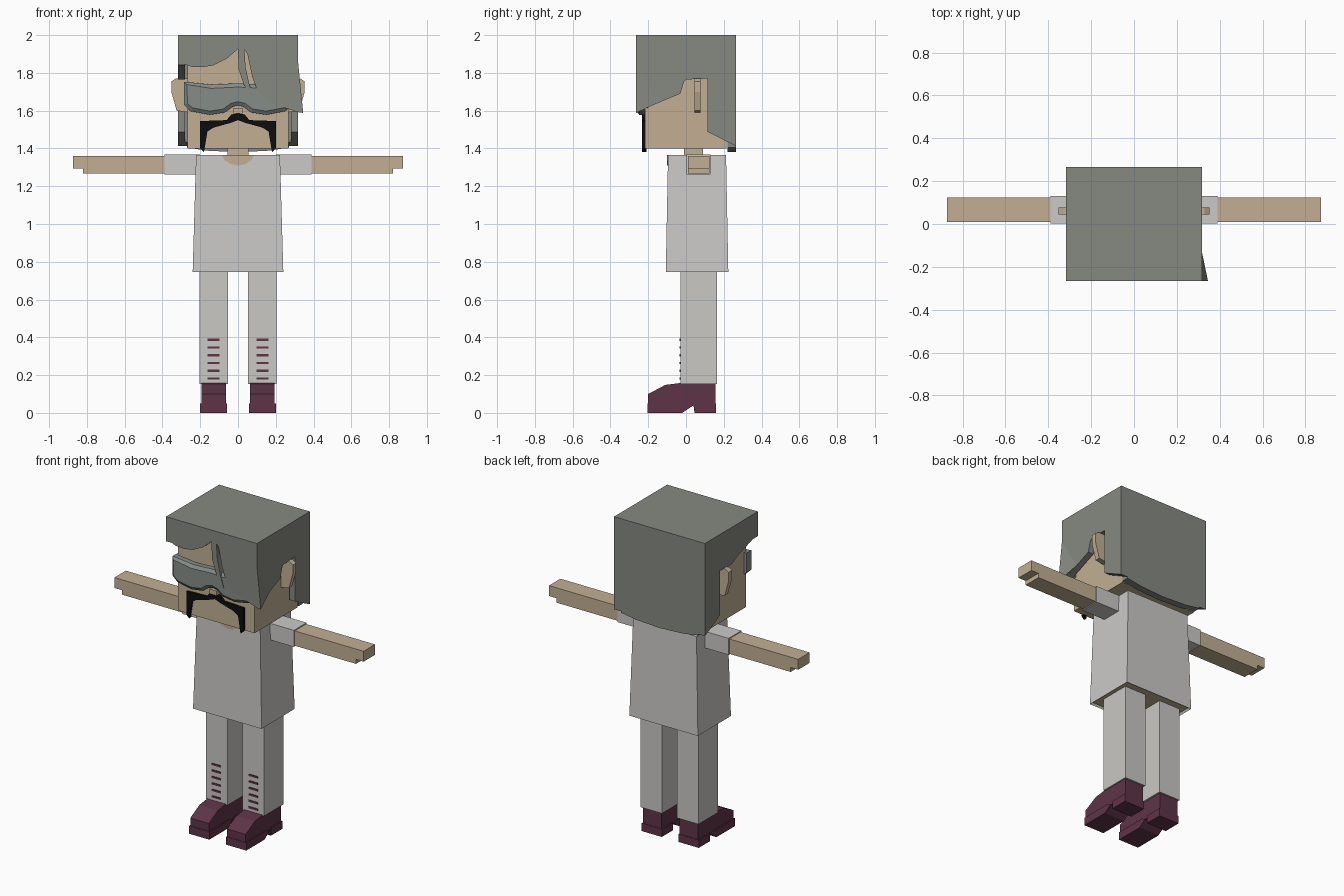
import bpy, bmesh
from mathutils import Vector

cube = bpy.data.objects.get("Cube")
if cube:
    bpy.data.objects.remove(cube, do_unlink=True)


def material(name, *rgb):
    m = bpy.data.materials.new(name)
    m.use_nodes = True
    m.diffuse_color = (*rgb, 1)
    m.node_tree.nodes["Principled BSDF"].inputs["Base Color"].default_value = (*rgb, 1)
    return m


skin = material("tan skin", 0.54, 0.43, 0.295)
grey = material("grey hair", 0.24, 0.252, 0.22)
glass = material("smoky lens", 0.235, 0.27, 0.245)
cloth = material("light shirt", 0.595, 0.59, 0.575)
trouser = material("light trousers", 0.585, 0.58, 0.555)
plum = material("plum leather", 0.112, 0.034, 0.064)
black = material("black moustache", 0.004, 0.004, 0.004)


def finish(name, bm, mat):
    bmesh.ops.recalc_face_normals(bm, faces=bm.faces)
    me = bpy.data.meshes.new(name)
    bm.to_mesh(me)
    bm.free()
    ob = bpy.data.objects.new(name, me)
    bpy.context.collection.objects.link(ob)
    if mat:
        me.materials.append(mat)
    return ob


def prism(name, pts, axis, a, b, mat=None, crown=0):
    """Extrude a side (y, z) or front (x, z) outline along x or y."""
    bm = bmesh.new()
    place = (lambda p, d: (d, *p)) if axis == "x" else (lambda p, d: (p[0], d, p[1]))
    face = bm.faces.new([bm.verts.new(place(p, a)) for p in pts])
    new = bmesh.ops.extrude_face_region(bm, geom=[face])["geom"]
    shift = Vector(place((0, 0), b - a))
    for v in new:
        if isinstance(v, bmesh.types.BMVert):
            v.co += shift
    bmesh.ops.recalc_face_normals(bm, faces=bm.faces)
    if crown:
        bmesh.ops.inset_region(bm, faces=[face], thickness=0.02, depth=crown)
    return finish(name, bm, mat)


def box(name, lo, hi, mat=None, grow=(0, 0)):
    """Box from two corners; grow flares the bottom in x and y."""
    bm = bmesh.new()
    bmesh.ops.create_cube(bm, size=1)
    for v in bm.verts:
        low = v.co.z < 0
        for i in range(3):
            s = v.co[i]
            v.co[i] = lo[i] if s < 0 else hi[i]
            if low and i < 2:
                v.co[i] += grow[i] * (1 if s > 0 else -1)
    return finish(name, bm, mat)


def mirrored(ob):
    m = ob.modifiers.new("mirror", "MIRROR")
    m.use_axis[0] = True
    return ob


def both_sides(half):
    return half + [(-x, z) for x, z in reversed(half) if x]


# Head, ears, nose and neck
box("head", (-0.268, -0.217, 1.4), (0.268, 0.215, 1.93), skin)
mirrored(prism("ear", [(0.26, 1.59), (0.325, 1.6), (0.353, 1.7), (0.353, 1.755),
                       (0.33, 1.77), (0.26, 1.77)], "y", 0.045, 0.077, skin))
box("nose", (-0.025, -0.25, 1.585), (0.025, -0.21, 1.615), skin)
box("neck", (-0.055, -0.01, 1.34), (0.055, 0.09, 1.42), skin)

# Hair: a block hollowed out and trimmed to its hairline
hair = box("hair", (-0.318, -0.265, 1.3), (0.318, 0.265, 2), grey)
cutters = [
    box("hollow", (-0.28, -0.22, 1.2), (0.28, 0.22, 1.95)),
    prism("fringe_cut", [
        (-0.5, 1.2), (-0.5, 1.84), (-0.28, 1.845), (-0.25, 1.833), (-0.19, 1.83),
        (-0.13, 1.84), (-0.06, 1.875), (0, 1.927), (0.003, 1.82), (0.03, 1.74),
        (0.085, 1.655), (0.06, 1.74), (0.04, 1.83), (0.034, 1.925), (0.05, 1.9),
        (0.075, 1.78), (0.105, 1.7), (0.15, 1.647), (0.318, 1.592), (0.5, 1.53),
        (0.5, 1.2)], "y", -0.4, -0.21),
    prism("back_cut", [(-0.5, 1.2), (-0.5, 1.45), (-0.318, 1.412), (-0.16, 1.388),
                       (0, 1.38), (0.16, 1.388), (0.318, 1.412), (0.5, 1.45),
                       (0.5, 1.2)], "y", 0.21, 0.4),
]
ear_line = [(0, 1.765), (0.115, 1.77), (0.115, 1.488), (0.215, 1.437), (0.4, 1.35), (0.4, 1.2)]
cutters.append(prism("left_cut", [(-0.4, 1.2), (-0.4, 1.537), (-0.265, 1.592), (-0.03, 1.69),
                                  (-0.012, 1.75)] + ear_line, "x", 0.27, 0.5))
cutters.append(prism("right_cut", [(-0.4, 1.2), (-0.4, 1.84), (-0.2, 1.84), (-0.06, 1.795)]
                     + ear_line, "x", -0.5, -0.27))
for c in cutters:
    c.hide_render = True
    mod = hair.modifiers.new(c.name, "BOOLEAN")
    mod.operation = "DIFFERENCE"
    mod.solver = "EXACT"
    mod.object = c
bpy.context.view_layer.update()
trimmed = bpy.data.meshes.new_from_object(
    hair.evaluated_get(bpy.context.evaluated_depsgraph_get()))
hair.modifiers.clear()
hair.data = trimmed
trimmed.materials.clear()
trimmed.materials.append(grey)
for p in trimmed.polygons:
    p.material_index = 0
for c in cutters:
    bpy.data.objects.remove(c, do_unlink=True)

# Flared tip of the swept fringe
bm = bmesh.new()
for co in ((0.317, -0.265, 1.87), (0.317, -0.265, 1.592), (0.345, -0.265, 1.588),
           (0.317, -0.13, 1.65)):
    bm.verts.new(co)
bmesh.ops.convex_hull(bm, input=bm.verts)
finish("fringe_tip", bm, grey)

# Glasses and moustache
prism("glasses", both_sides([(0, 1.745), (0.14, 1.738), (0.285, 1.753), (0.285, 1.63),
                             (0.25, 1.597), (0.15, 1.578), (0.07, 1.59), (0.03, 1.62),
                             (0, 1.628)]), "y", -0.248, -0.2, glass, crown=0.014)
prism("moustache", both_sides([(0, 1.585), (0.035, 1.58), (0.06, 1.55), (0.2, 1.545),
                               (0.2, 1.4), (0.18, 1.38), (0.162, 1.49), (0.13, 1.51),
                               (0.04, 1.535), (0, 1.55)]), "y", -0.232, -0.21, black)

# Shirt with an open hem and a bare neckline
shirt = box("shirt", (-0.222, -0.095, 0.745), (0.222, 0.212, 1.365), cloth, (0.018, 0.012))
shirt.data.materials.append(skin)
bm = bmesh.new()
bm.from_mesh(shirt.data)
hem = min(bm.faces, key=lambda f: f.calc_center_median().z)
bmesh.ops.inset_region(bm, faces=[hem], thickness=0.012)
hem.material_index = 1
for v in hem.verts:
    v.co.z += 0.012
bm.to_mesh(shirt.data)
bm.free()
prism("neckline", both_sides([(0, 1.31), (0.04, 1.318), (0.07, 1.337), (0.085, 1.364)]),
      "y", -0.1, -0.092, skin)
mirrored(box("sleeve", (0.2, 0.003, 1.262), (0.39, 0.13, 1.367), cloth))
mirrored(prism("arm", [(0.38, 1.267), (0.82, 1.267), (0.82, 1.295), (0.873, 1.295),
                       (0.873, 1.361), (0.38, 1.361)], "y", 0.01, 0.124, skin))

# Legs and their front stripes
mirrored(box("leg", (0.053, -0.03, 0.153), (0.203, 0.165, 0.765), trouser))
for i in range(6):
    z = 0.182 + i * 0.041
    mirrored(box("stripe", (0.097, -0.034, z - 0.006), (0.162, -0.029, z + 0.006), plum))

# Shoes: upper plus a slightly wider toe and heel
mirrored(prism("shoe", [(-0.2, 0), (-0.02, 0), (0.04, 0.04), (0.045, 0), (0.155, 0),
                        (0.155, 0.158), (-0.03, 0.158), (-0.11, 0.148), (-0.2, 0.1)],
               "x", 0.064, 0.194, plum))
mirrored(prism("toe_sole", [(-0.203, 0), (-0.02, 0), (0.03, 0.035), (0, 0.05), (-0.203, 0.05)],
               "x", 0.059, 0.2, plum))
mirrored(box("heel", (0.059, 0.046, 0), (0.2, 0.158, 0.05), plum))
